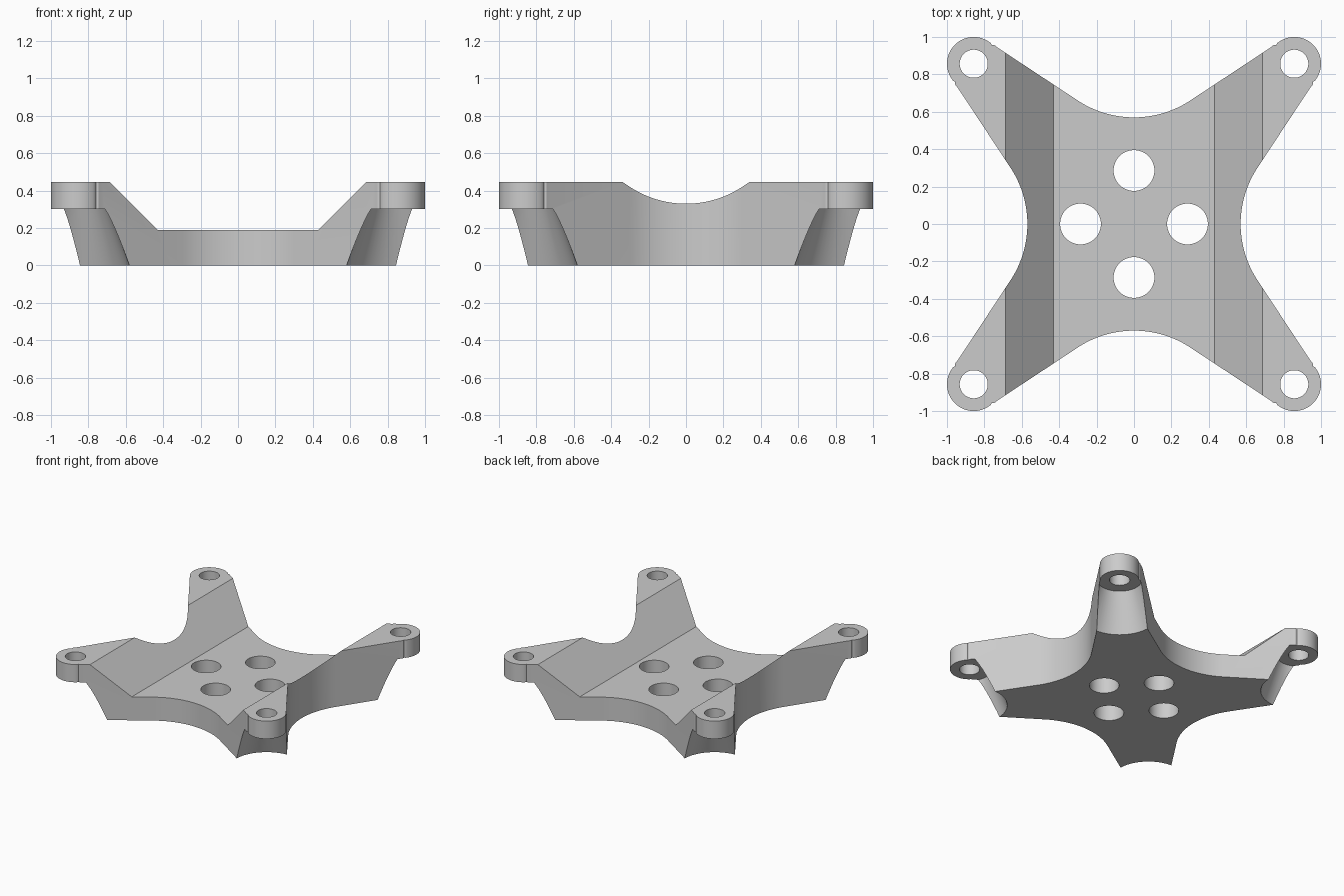
import bpy, bmesh
from math import sin, cos, radians, pi
from mathutils import Matrix

cube = bpy.data.objects.get("Cube")
if cube:
    bpy.data.objects.remove(cube, do_unlink=True)

HEIGHT, BOSS, BOSS_R = 0.447, 0.857, 0.143
WAIST, ARC_R, ARC_END = 0.57, 0.546, 33.2

grey = bpy.data.materials.new("plain grey")
grey.use_nodes = True
colour = (0.6, 0.6, 0.6, 1)
grey.diffuse_color = colour
grey.node_tree.nodes["Principled BSDF"].inputs["Base Color"].default_value = colour


def finish(bm, name):
    bmesh.ops.recalc_face_normals(bm, faces=bm.faces)
    mesh = bpy.data.meshes.new(name)
    bm.to_mesh(mesh)
    bm.free()
    mesh.materials.append(grey)
    obj = bpy.data.objects.new(name, mesh)
    bpy.context.collection.objects.link(obj)
    return obj


def prism(name, points, vector):
    bm = bmesh.new()
    face = bm.faces.new([bm.verts.new(p) for p in points])
    new = bmesh.ops.extrude_face_region(bm, geom=[face])["geom"]
    verts = [v for v in new if isinstance(v, bmesh.types.BMVert)]
    bmesh.ops.translate(bm, verts=verts, vec=vector)
    return finish(bm, name)


def round_cutters(name, specs):
    # each spec: x, y, bottom z, top z, bottom radius, top radius
    bm = bmesh.new()
    for x, y, z0, z1, r0, r1 in specs:
        bmesh.ops.create_cone(bm, cap_ends=True, segments=64, radius1=r0, radius2=r1,
                              depth=z1 - z0, matrix=Matrix.Translation((x, y, (z0 + z1) / 2)))
    return finish(bm, name)


def cut(target, cutter):
    mod = target.modifiers.new("cut", 'BOOLEAN')
    mod.operation = 'DIFFERENCE'
    mod.solver = 'EXACT'
    mod.object = cutter
    bpy.ops.object.select_all(action='DESELECT')
    bpy.context.view_layer.objects.active = target
    target.select_set(True)
    bpy.ops.object.modifier_apply(modifier=mod.name)
    bpy.data.objects.remove(cutter, do_unlink=True)


# One eighth of the outline: waist arc, arm edge with small step, boss arc
eighth = []
for i in range(13):
    a = radians(ARC_END * i / 12)
    eighth.append((ARC_R * sin(a), WAIST + ARC_R * (1 - cos(a))))
eighth += [(0.725, 0.94), (0.745, 0.956), (0.76, 0.957)]
for i in range(17):
    a = radians(130 - 85 * i / 16)
    eighth.append((BOSS + BOSS_R * cos(a), BOSS + BOSS_R * sin(a)))

# Mirror across the diagonal, then turn four times
quarter = [(y, x) for x, y in eighth] + eighth[-2:0:-1]
outline = []
for k in range(4):
    for x, y in quarter:
        outline.append((x, y, 0))
    quarter = [(-y, x) for x, y in quarter]
bracket = prism("four_arm_bracket", outline, (0, 0, HEIGHT))

# Sloped channel across the top
channel = prism("channel_cutter",
                [(-0.43, -2, 0.19), (0.43, -2, 0.19), (0.74, -2, 0.5), (-0.74, -2, 0.5)],
                (0, 4, 0))
cut(bracket, channel)

# Conical relief under each boss
corners = [(sx * BOSS, sy * BOSS) for sx in (-1, 1) for sy in (-1, 1)]
cut(bracket, round_cutters("relief_cutter",
                           [(x, y, -0.05, 0.303, 0.296, 0.163) for x, y in corners]))

# Screw holes in the bosses and in the plate
plate = [(0.286 * cos(k * pi / 2), 0.286 * sin(k * pi / 2)) for k in range(4)]
holes = [(x, y, -0.1, 0.6, 0.075, 0.075) for x, y in corners]
holes += [(x, y, -0.1, 0.6, 0.109, 0.109) for x, y in plate]
cut(bracket, round_cutters("hole_cutter", holes))

bracket.select_set(True)
bpy.context.view_layer.objects.active = bracket
bpy.ops.object.shade_smooth_by_angle(angle=radians(25))
